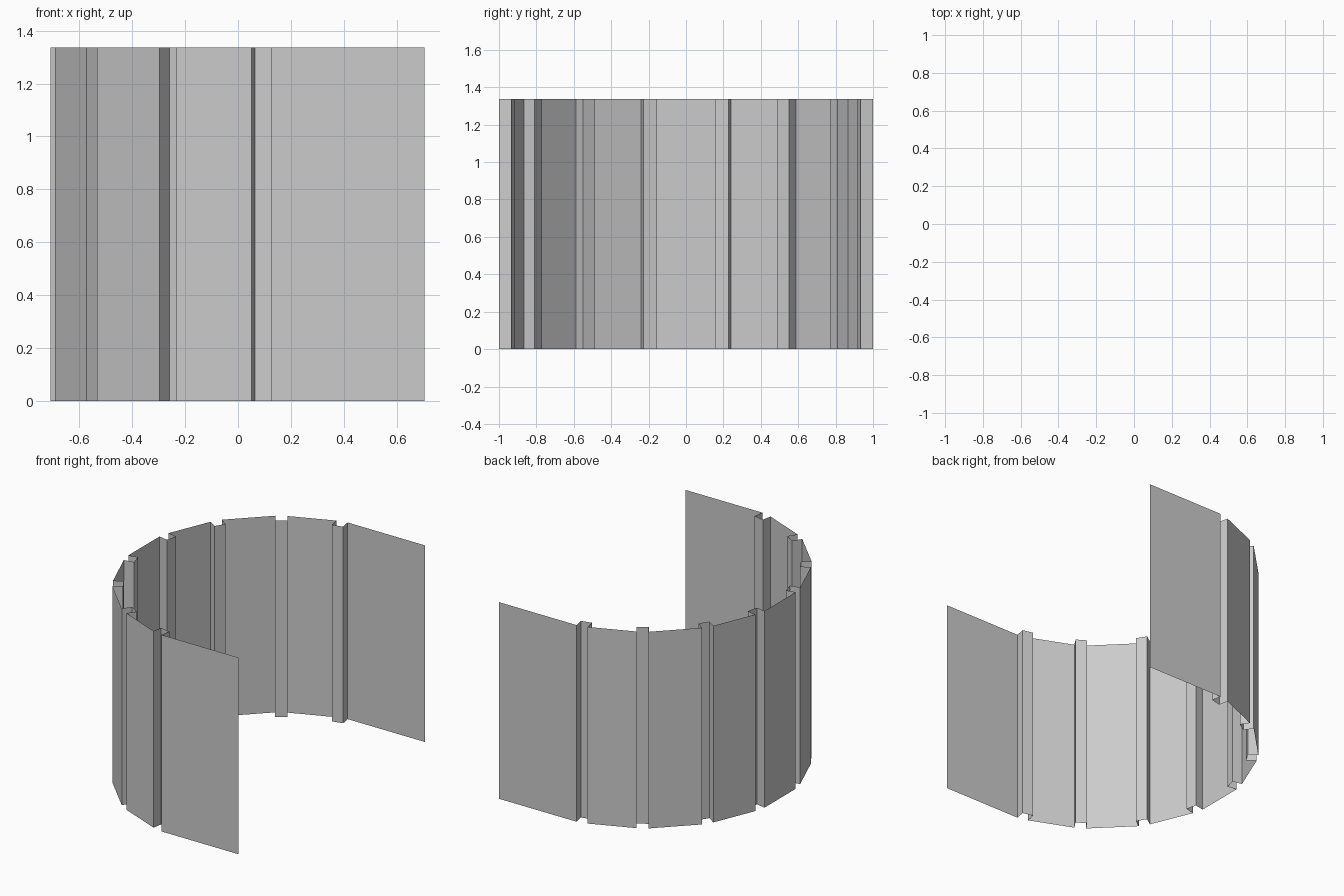
import bpy, bmesh
from math import sin, cos, radians
from mathutils import Vector

if "Cube" in bpy.data.objects:
    bpy.data.objects.remove(bpy.data.objects["Cube"])

HEIGHT = 1.337
CENTRE = Vector((0.292, 0))        # centre of the half-round bay
DEPTH = 0.067                      # how far the grooves step inward
END_X = 0.705


def radial(deg):
    """Outward direction; 0 is the middle of the bay (-x), +90 is +y."""
    return Vector((-cos(radians(deg)), sin(radians(deg))))


def tangent(deg):
    return Vector((sin(radians(deg)), cos(radians(deg))))


# Profile: nine flat panels 22.5 degrees apart, joined by inset grooves
profile = [Vector((END_X, -1))]
for k in range(-4, 5):
    a = k * 22.5
    w = 0.168 if k % 2 == 0 else 0.154
    start = CENTRE + radial(a) - tangent(a) * w
    end = CENTRE + radial(a) + tangent(a) * w
    if k > -4:
        profile += [start - radial(a - 11.25) * DEPTH, start]
    if k < 4:
        profile += [end, end - radial(a + 11.25) * DEPTH]
profile.append(Vector((END_X, 1)))

# Single-sheet wall raised from the profile
bm = bmesh.new()
low = [bm.verts.new((p.x, p.y, 0)) for p in profile]
high = [bm.verts.new((p.x, p.y, HEIGHT)) for p in profile]
for i in range(len(profile) - 1):
    bm.faces.new((low[i], high[i], high[i + 1], low[i + 1]))
bm.normal_update()
# Make the faces point outward
if bm.faces[:][0].normal.y > 0:
    bmesh.ops.reverse_faces(bm, faces=bm.faces[:])
mesh = bpy.data.meshes.new("grooved_wall")
bm.to_mesh(mesh)
bm.free()
bpy.context.collection.objects.link(bpy.data.objects.new("grooved_wall", mesh))
